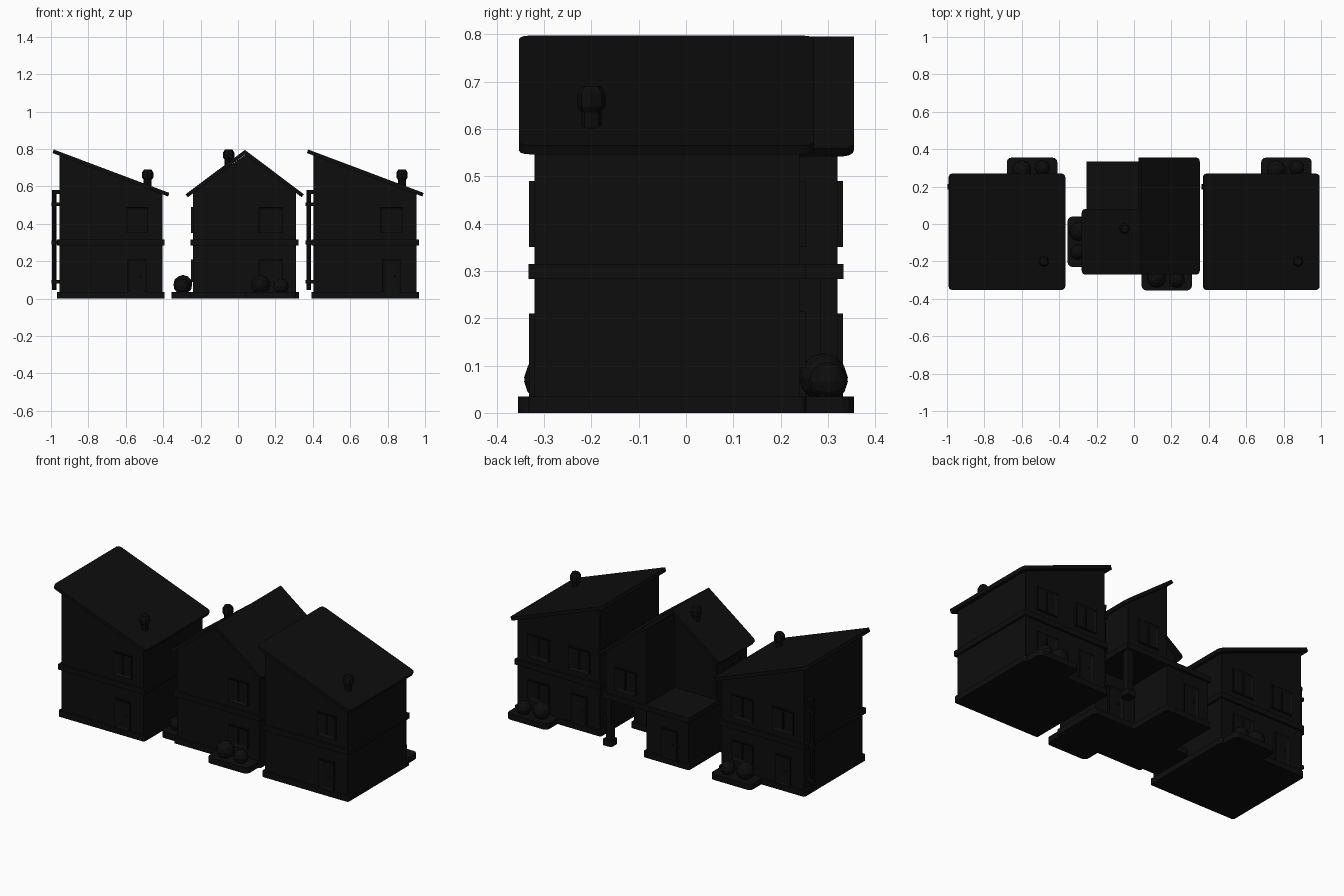
import bpy, bmesh, math
from mathutils import Vector, Matrix

if "Cube" in bpy.data.objects:
    bpy.data.objects.remove(bpy.data.objects["Cube"])

black = bpy.data.materials.new("near_black")
black.diffuse_color = (0.004, 0.004, 0.004, 1)
black.use_nodes = True
black.node_tree.nodes["Principled BSDF"].inputs["Base Color"].default_value = black.diffuse_color


def finish(name, bm):
    bmesh.ops.recalc_face_normals(bm, faces=bm.faces)
    me = bpy.data.meshes.new(name)
    bm.to_mesh(me)
    bm.free()
    me.materials.append(black)
    ob = bpy.data.objects.new(name, me)
    bpy.context.collection.objects.link(ob)
    return ob


def prism(name, pts, lo, hi, axis="y", round_r=0, pick=None):
    """Extrude a 2D outline along y (points are x,z) or z (points are x,y)."""
    bm = bmesh.new()
    to3 = (lambda p, t: (p[0], t, p[1])) if axis == "y" else (lambda p, t: (p[0], p[1], t))
    f = bm.faces.new([bm.verts.new(to3(p, lo)) for p in pts])
    r = bmesh.ops.extrude_face_region(bm, geom=[f])
    d = Vector(to3((0, 0), hi - lo))
    bmesh.ops.translate(bm, vec=d, verts=[v for v in r["geom"] if isinstance(v, bmesh.types.BMVert)])
    if round_r:
        edges = [e for e in bm.edges if (pick(e) if pick else
                 abs(e.verts[0].co.z - e.verts[1].co.z) > abs(hi - lo) * 0.9)]
        bmesh.ops.bevel(bm, geom=edges, offset=round_r, segments=3, profile=0.5, affect="EDGES")
    return finish(name, bm)


def box(name, x0, x1, y0, y1, z0, z1, r=0):
    return prism(name, [(x0, y0), (x1, y0), (x1, y1), (x0, y1)], z0, z1, "z", r)


def slope(name, xa, za, xb, zb, y0, y1, t=0.02, corners=None):
    """Sloping roof slab; corners rounded where (x, y) ends are free."""
    d = Vector((xb - xa, zb - za)).normalized()
    n = Vector((-d.y, d.x)) * t
    if n.y > 0:
        n = -n
    pts = [(xa, za), (xb, zb), (xb + n.x, zb + n.y), (xa + n.x, za + n.y)]
    free = corners or (xa, xb)

    def pick(e):
        a, b = e.verts
        return e.calc_length() < t * 1.1 and min(abs((a.co.x + b.co.x - n.x) / 2 - x) for x in free) < 0.01
    return prism(name, pts, y0, y1, "y", 0.022, pick)


def panel(name, at, facing, w, h, door=False):
    """Framed window or door projecting from a wall, pane inset in the frame."""
    bm = bmesh.new()
    bmesh.ops.create_cube(bm, size=1, matrix=Matrix.Diagonal((w, 0.024, h, 1)))
    front = [f for f in bm.faces if f.normal.y < -0.9]
    bmesh.ops.inset_region(bm, faces=front, thickness=0.018)
    bmesh.ops.translate(bm, vec=(0, 0.008, 0), verts=front[0].verts)
    if door:
        bmesh.ops.create_uvsphere(bm, u_segments=8, v_segments=6, radius=0.005,
                                  matrix=Matrix.Translation((w * 0.2, -0.006, 0)))
    else:
        bmesh.ops.create_cube(bm, size=1, matrix=Matrix.Translation((0, -0.007, 0)) @
                              Matrix.Diagonal((0.008, 0.008, h - 0.03, 1)))
    turn = {"front": 0, "right": 90, "back": 180, "left": 270}[facing]
    bm.transform(Matrix.Translation(at) @ Matrix.Rotation(math.radians(turn), 4, "Z"))
    return finish(name, bm)


def lathe(name, x, y, rings, n=8):
    """Stack of polygon rings (radius, z) with capped ends."""
    bm = bmesh.new()
    loops = [[bm.verts.new((x + r * math.cos(2 * math.pi * i / n),
                            y + r * math.sin(2 * math.pi * i / n), z)) for i in range(n)] for r, z in rings]
    for a, b in zip(loops, loops[1:]):
        for i in range(n):
            bm.faces.new((a[i], a[(i + 1) % n], b[(i + 1) % n], b[i]))
    bm.faces.new(loops[0])
    bm.faces.new(loops[-1])
    return finish(name, bm)


def chimney(name, x, y, z0, top):
    lathe(name, x, y, [(0.021, z0), (0.021, top - 0.055), (0.03, top - 0.043),
                       (0.03, top - 0.015), (0.02, top)])


def bush(name, x, y, r, z):
    bm = bmesh.new()
    bmesh.ops.create_icosphere(bm, subdivisions=2, radius=r, matrix=Matrix.Translation((x, y, z)))
    finish(name, bm)


def planter(name, x0, x1, y0, y1, spots):
    box(name, x0, x1, y0, y1, 0, 0.035, 0.025)
    for i, (x, y, r) in enumerate(spots):
        bush(f"{name}_bush_{i}", x, y, r, 0.03 + r * 0.86)


def side_house(tag, cx):
    l, r, f, b = cx - 0.275, cx + 0.275, -0.32, 0.24
    box(tag + "_base", l - 0.013, r + 0.013, f - 0.013, b + 0.013, 0, 0.035, 0.012)
    prism(tag + "_walls", [(l, 0.02), (r, 0.02), (r, 0.562), (l, 0.768)], f, b)
    box(tag + "_floor_band", l - 0.013, r + 0.013, f - 0.013, b + 0.013, 0.283, 0.315)
    slope(tag + "_roof", cx - 0.305, 0.797, cx + 0.313, 0.565, -0.353, 0.27)
    chimney(tag + "_chimney", cx + 0.197, -0.2, 0.59, 0.69)
    # front openings
    panel(tag + "_front_window", (cx + 0.14, f, 0.42), "front", 0.12, 0.14)
    panel(tag + "_front_door", (cx + 0.14, f, 0.12), "front", 0.1, 0.18, True)
    # back openings and planter
    for i, dx in enumerate((-0.14, 0.13)):
        panel(f"{tag}_back_window_{i}", (cx + dx, b, 0.42), "back", 0.14, 0.14)
    panel(tag + "_back_low_window", (cx + 0.13, b, 0.155), "back", 0.14, 0.12)
    panel(tag + "_back_door", (cx - 0.14, b, 0.12), "back", 0.1, 0.18, True)
    planter(tag + "_planter", cx, cx + 0.27, 0.22, 0.355,
            [(cx + 0.08, 0.29, 0.052), (cx + 0.19, 0.3, 0.042)])
    # drainpipe with brackets and bend
    lathe(tag + "_drainpipe", cx - 0.303, 0.2, [(0.012, 0.045), (0.012, 0.58)])
    box(tag + "_drain_bend", cx - 0.313, l + 0.01, 0.19, 0.21, 0.56, 0.58)
    for i, z in enumerate((0.09, 0.3, 0.505)):
        box(f"{tag}_drain_bracket_{i}", cx - 0.318, l + 0.01, 0.185, 0.215, z - 0.01, z + 0.01)


side_house("left_house", -0.68)
side_house("right_house", 0.68)

# Middle house: upper floor is an L, ground floor fills the other back corner
L, R, M, F, C, B = -0.24, 0.311, 0.04, -0.24, 0.05, 0.32
e = 0.013
ground = lambda g: [(L - g, F - g), (R + g, F - g), (R + g, C + g), (M + g, C + g), (M + g, B + g), (L - g, B + g)]
upper = lambda g: [(L - g, F - g), (R + g, F - g), (R + g, B + g), (M - g, B + g), (M - g, C + g), (L - g, C + g)]
prism("middle_base", ground(e), 0, 0.035, "z", 0.01)
prism("middle_ground_walls", ground(0), 0.02, 0.29, "z")
box("middle_floor_band", L - e, R + e, F - e, B + e, 0.283, 0.315)
prism("middle_upper_walls", upper(0), 0.3, 0.545, "z")
prism("middle_gable_left", [(L, 0.54), (M, 0.54), (M, 0.77), (L, 0.567)], F, C)
prism("middle_gable_right", [(M, 0.54), (R, 0.54), (R, 0.567), (M, 0.77)], F, B)
slope("middle_roof_left", 0.037, 0.795, -0.28, 0.558, -0.27, 0.08, corners=(-0.28,))
slope("middle_roof_right", 0.037, 0.795, 0.352, 0.558, -0.27, 0.355, corners=(0.352,))
chimney("middle_chimney", -0.05, -0.025, 0.7, 0.797)
# corner post of the open porch
box("porch_post_foot", 0.265, 0.325, 0.273, 0.333, 0, 0.035, 0.008)
box("porch_post", 0.275, R, 0.283, B, 0.02, 0.29)
# openings
panel("middle_front_window", (0.175, F, 0.42), "front", 0.13, 0.14)
panel("middle_front_low_window", (0.175, F, 0.15), "front", 0.13, 0.12)
panel("middle_left_window", (L, -0.095, 0.42), "left", 0.14, 0.14)
panel("middle_left_low_window", (L, -0.095, 0.15), "left", 0.14, 0.12)
panel("middle_back_window", (0.175, B, 0.42), "back", 0.14, 0.14)
panel("middle_back_door", (-0.12, B, 0.12), "back", 0.1, 0.18, True)
panel("porch_door", (0.175, C, 0.12), "back", 0.1, 0.18, True)
# planters
planter("front_planter", 0.04, 0.31, -0.355, -0.22, [(0.12, -0.29, 0.052), (0.23, -0.3, 0.042)])
planter("left_planter", -0.355, -0.22, -0.23, 0.04, [(-0.295, -0.04, 0.052), (-0.3, -0.15, 0.042)])
